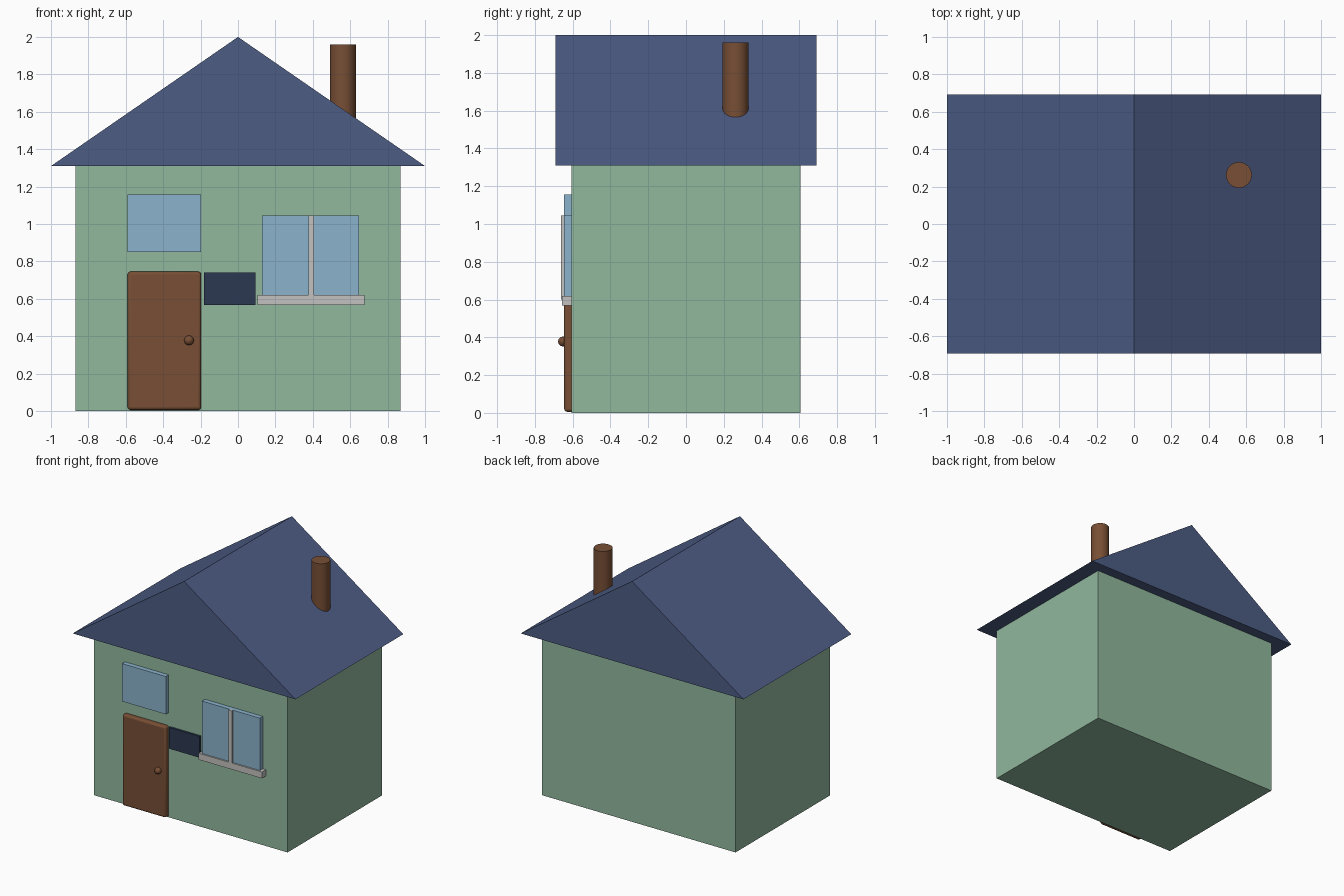
import bpy
import bmesh
import math

cube = bpy.data.objects.get("Cube")
if cube:
    bpy.data.objects.remove(cube, do_unlink=True)


def material(name, *rgb):
    """Flat material from 8-bit display colour, stored as linear."""
    linear = [((c / 255 + 0.055) / 1.055) ** 2.4 for c in rgb]
    mat = bpy.data.materials.new(name)
    mat.use_nodes = True
    mat.diffuse_color = (*linear, 1)
    mat.node_tree.nodes["Principled BSDF"].inputs["Base Color"].default_value = (*linear, 1)
    return mat


green = material("wall green", 145, 184, 158)
blue = material("roof blue", 77, 92, 132)
brown = material("wood brown", 120, 79, 53)
glass = material("window blue", 139, 179, 204)
grey = material("trim grey", 195, 194, 193)
navy = material("plaque navy", 43, 57, 82)


def box(name, mat, x, y, z):
    """Box spanning the given (low, high) pairs."""
    spans = (x, y, z)
    bpy.ops.mesh.primitive_cube_add(size=1, location=[sum(s) / 2 for s in spans])
    obj = bpy.context.object
    obj.name = name
    obj.scale = [s[1] - s[0] for s in spans]
    bpy.ops.object.transform_apply(location=False, rotation=False, scale=True)
    obj.data.materials.append(mat)
    return obj


def smooth(obj, mat, name):
    obj.name = name
    obj.data.materials.append(mat)
    bpy.ops.object.shade_smooth_by_angle(angle=math.radians(40))


# House body
WALL = -0.607
box("walls", green, (-0.87, 0.87), (WALL, -WALL), (0, 1.32))

# Gabled roof: triangular profile extruded front to back
bm = bmesh.new()
profile = [bm.verts.new((x, -0.692, z)) for x, z in ((-1, 1.31), (1, 1.31), (0, 2))]
gable = bm.faces.new(profile)
extruded = bmesh.ops.extrude_face_region(bm, geom=[gable], use_keep_orig=True)
back = [v for v in extruded["geom"] if isinstance(v, bmesh.types.BMVert)]
bmesh.ops.translate(bm, verts=back, vec=(0, 1.384, 0))
bmesh.ops.recalc_face_normals(bm, faces=bm.faces)
mesh = bpy.data.meshes.new("roof")
bm.to_mesh(mesh)
bm.free()
mesh.materials.append(blue)
bpy.context.collection.objects.link(bpy.data.objects.new("roof", mesh))

# Chimney
bpy.ops.mesh.primitive_cylinder_add(vertices=32, radius=0.069, depth=0.56,
                                    location=(0.561, 0.262, 1.68))
smooth(bpy.context.object, brown, "chimney")

# Door with rounded edges, and its knob
door = box("door", brown, (-0.59, -0.197), (-0.645, WALL + 0.03), (0.006, 0.745))
bevel = door.modifiers.new("rounded edges", 'BEVEL')
bevel.width = 0.015
bevel.segments = 3
bpy.ops.object.shade_smooth_by_angle(angle=math.radians(40))
bpy.ops.mesh.primitive_uv_sphere_add(segments=24, ring_count=12, radius=0.026,
                                     location=(-0.262, -0.651, 0.378))
smooth(bpy.context.object, brown, "door_knob")

# Windows
box("upper_window", glass, (-0.59, -0.197), (-0.645, WALL + 0.02), (0.85, 1.157))
box("main_window", glass, (0.128, 0.648), (-0.645, WALL + 0.02), (0.6, 1.045))
box("window_mullion", grey, (0.376, 0.407), (-0.661, WALL + 0.02), (0.6, 1.045))
box("window_sill", grey, (0.105, 0.675), (-0.657, WALL + 0.02), (0.568, 0.62))

# Plaque beside the door
box("plaque", navy, (-0.183, 0.093), (-0.625, WALL + 0.01), (0.568, 0.74))
